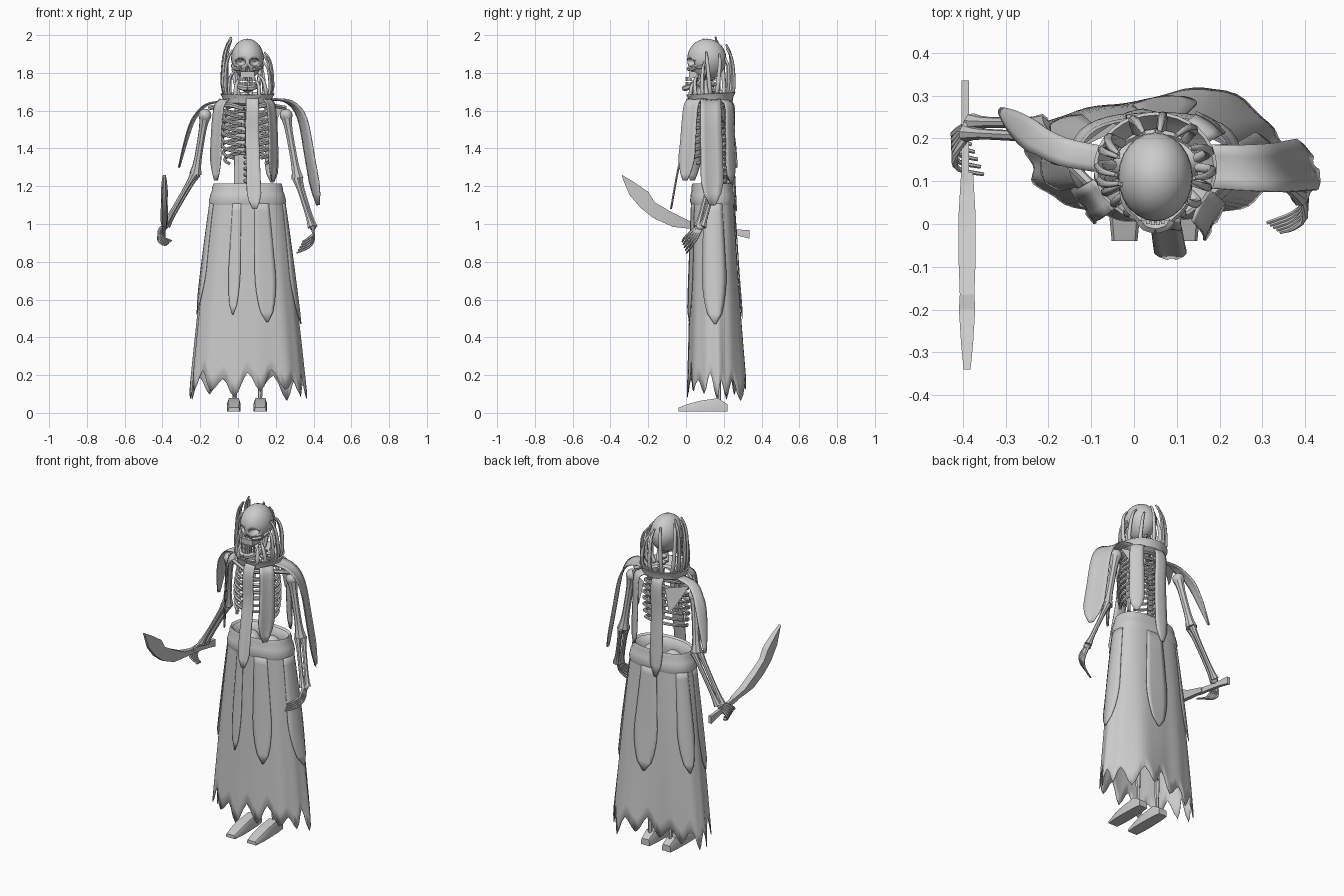
import bpy, bmesh, math, random
from mathutils import Vector, Matrix

random.seed(4)
if "Cube" in bpy.data.objects:
    bpy.data.objects.remove(bpy.data.objects["Cube"])

grey = bpy.data.materials.new("pale_grey")
grey.use_nodes = True
COLOUR = (0.6, 0.6, 0.6, 1)
grey.diffuse_color = COLOUR
grey.node_tree.nodes["Principled BSDF"].inputs["Base Color"].default_value = COLOUR
CX = 0.05  # body axis


def finish(name, bm, angle=40, thick=0):
    bmesh.ops.recalc_face_normals(bm, faces=bm.faces)
    me = bpy.data.meshes.new(name)
    bm.to_mesh(me)
    bm.free()
    ob = bpy.data.objects.new(name, me)
    bpy.context.collection.objects.link(ob)
    me.materials.append(grey)
    if thick:
        ob.modifiers.new("thickness", 'SOLIDIFY').thickness = thick
    bpy.ops.object.select_all(action='DESELECT')
    ob.select_set(True)
    bpy.context.view_layer.objects.active = ob
    bpy.ops.object.shade_smooth_by_angle(angle=math.radians(angle))
    return ob


def curve(pts, n):
    """Smooth path through a few points."""
    p = [Vector(q) for q in pts]
    p = [2 * p[0] - p[1]] + p + [2 * p[-1] - p[-2]]
    out = []
    for i in range(n + 1):
        s = i / n * (len(pts) - 1)
        k = min(int(s), len(pts) - 2)
        t = s - k
        a, b, c, d = p[k:k + 4]
        out.append(0.5 * (2 * b + (c - a) * t + (2 * a - 5 * b + 4 * c - d) * t * t
                          + (3 * b - a - 3 * c + d) * t ** 3))
    return out


def tube(bm, pts, radius, n=8, sides=6):
    """Round tube; radius is a function of 0..1 along the path."""
    path = curve(pts, n)
    rings = []
    for i, c in enumerate(path):
        d = (path[min(i + 1, n)] - path[max(i - 1, 0)]).normalized()
        u = d.cross(Vector((0.31, 0.9, 0.2))).normalized()
        v = d.cross(u)
        r = radius(i / n)
        rings.append([bm.verts.new(c + r * (u * math.cos(a) + v * math.sin(a)))
                      for a in [math.tau * k / sides for k in range(sides)]])
    for a, b in zip(rings, rings[1:]):
        for k in range(sides):
            bm.faces.new((a[k], a[k - 1], b[k - 1], b[k]))
    bm.faces.new(rings[0])
    bm.faces.new(rings[-1])


def ball(bm, loc, size, seg=12):
    m = Matrix.Translation(loc) @ Matrix.Diagonal((*size, 1))
    bmesh.ops.create_uvsphere(bm, u_segments=seg, v_segments=seg * 2 // 3, radius=1, matrix=m)


def box(bm, loc, size):
    bmesh.ops.create_cube(bm, size=1, matrix=Matrix.Translation(loc) @ Matrix.Diagonal((*size, 1)))


def bone(bm, a, b, r):
    """Long bone with swollen ends."""
    tube(bm, (a, b), lambda t: r * (1 + 0.7 * abs(2 * t - 1) ** 4), 8, 8)


def grid(bm, rows):
    rows = [[bm.verts.new(p) for p in row] for row in rows]
    for a, b in zip(rows, rows[1:]):
        for k in range(len(a) - 1):
            bm.faces.new((a[k], a[k + 1], b[k + 1], b[k]))


# Skull with carved sockets
bm = bmesh.new()
ball(bm, (CX, 0.11, 1.873), (0.087, 0.104, 0.108), 24)
for v in bm.verts:  # narrow the face below the brow
    low = max(0, 1.87 - v.co.z) / 0.1
    v.co.x = CX + (v.co.x - CX) * (1 - 0.15 * low)
skull = finish("skull", bm)
bm = bmesh.new()
for s in (-1, 1):
    ball(bm, (CX + s * 0.038, 0.015, 1.857), (0.028, 0.06, 0.021))
ball(bm, (CX, 0.012, 1.81), (0.012, 0.04, 0.022))
cutter = finish("socket_cutter", bm)
cutter.hide_render = True
cutter.hide_set(True)
cut = skull.modifiers.new("sockets", 'BOOLEAN')
cut.operation, cut.object = 'DIFFERENCE', cutter

# Cheeks, jaw and teeth
bm = bmesh.new()
box(bm, (CX, 0.05, 1.79), (0.075, 0.07, 0.035))
for s in (-1, 1):
    tube(bm, ((CX + s * 0.035, 0.01, 1.82), (CX + s * 0.07, 0.05, 1.825), (CX + s * 0.078, 0.11, 1.84)),
         lambda t: 0.01)
    tube(bm, ((CX + s * 0.07, 0.1, 1.82), (CX + s * 0.06, 0.075, 1.745), (CX + s * 0.03, 0.005, 1.722),
              (CX, -0.008, 1.718)), lambda t: 0.015)
    for k in range(4):
        for z in (1.768, 1.742):
            box(bm, (CX + s * (0.006 + 0.011 * k), 0.003 + 0.0025 * k * k, z), (0.009, 0.01, 0.022))
finish("jaw_and_teeth", bm)

# Spine
bm = bmesh.new()
for k in range(22):
    z = 1.1 + k * 0.032
    y = 0.185 + 0.02 * math.sin((z - 1.1) * 6) - max(0, z - 1.6) * 0.2
    ball(bm, (CX, y, z), (0.023, 0.021, 0.014), 8)
    box(bm, (CX, y + 0.022, z - 0.005), (0.008, 0.035, 0.012))
finish("spine", bm)

# Rib cage with breastbone
bm = bmesh.new()
for k in range(8):
    z = 1.635 - k * 0.037
    w = 0.135 * math.sin(1.0 + k * 0.15)
    end = 0.25 if k < 6 else 0.25 + (k - 5) * 0.35
    for s in (-1, 1):
        pts = []
        for i in range(7):
            a = math.pi - (math.pi - end) * i / 6
            pts.append((CX + s * w * math.sin(a), 0.115 - 0.1 * math.cos(a), z - 0.07 * (1 + math.cos(a)) / 2))
        tube(bm, pts, lambda t: 0.009, 14)
tube(bm, ((CX, 0.025, 1.6), (CX, 0.01, 1.48), (CX, 0.015, 1.36)), lambda t: 0.018 - 0.008 * t)
finish("rib_cage", bm)

# Collar bones, shoulder blades, pelvis and leg bones
bm = bmesh.new()
for s in (-1, 1):
    tube(bm, ((CX + s * 0.02, 0.03, 1.61), (CX + s * 0.1, 0.05, 1.63), (CX + s * 0.2, 0.14, 1.615)), lambda t: 0.012)
    grid(bm, [[(CX + s * 0.19, 0.17, 1.62), (CX + s * 0.07, 0.23, 1.6)],
              [(CX + s * 0.13, 0.215, 1.5), (CX + s * 0.1, 0.235, 1.46)]])
    ball(bm, (CX + s * 0.07, 0.15, 1.13), (0.06, 0.05, 0.065))
    for x in (0.055, 0.085):
        tube(bm, ((CX + s * x, 0.17, 0.58), (CX + s * 0.067, 0.175, 0.06)), lambda t: 0.011)
    bone(bm, (CX + s * 0.09, 0.15, 1.08), (CX + s * 0.07, 0.165, 0.58), 0.018)
finish("girdle_and_leg_bones", bm)

# Feet: wedge rising to the ankle
bm = bmesh.new()
foot = ((-0.04, 0.03, 0.028), (0.02, 0.036, 0.05), (0.08, 0.036, 0.065), (0.17, 0.033, 0.078), (0.22, 0.027, 0.045))
for s in (-1, 1):
    x = CX + s * 0.07 - 0.002
    grid(bm, [[(x - w, y, 0.008), (x - w, y, h * 0.75), (x - w * 0.8, y, h), (x + w * 0.8, y, h),
               (x + w, y, h * 0.75), (x + w, y, 0.008), (x - w, y, 0.008)] for y, w, h in foot])
bmesh.ops.remove_doubles(bm, verts=bm.verts, dist=0.0001)
bmesh.ops.holes_fill(bm, edges=bm.edges)
finish("feet", bm)


# Arms and hands
def arm(name, shoulder, elbow, wrist, knuckle, curl, spread):
    bm = bmesh.new()
    S, E, W, K, C = map(Vector, (shoulder, elbow, wrist, knuckle, curl))
    bone(bm, S, E, 0.02)
    ball(bm, S, (0.034, 0.034, 0.035))
    off = Vector((0.008, 0.016, 0))
    for o in (off, -off):
        bone(bm, E + o, W + o * 0.8, 0.0125)
    ball(bm, W, (0.019, 0.024, 0.018), 8)
    side = (K - W).cross(C).normalized()
    for k in range(5):
        f = side * (k - 2) * spread
        reach = 0.7 + 0.1 * k
        tube(bm, (W + f * 0.4, K + f, K + f * 1.2 + (K - W) * 0.55 * reach + C * 0.35,
                  K + f * 1.1 + (K - W) * 0.7 * reach + C * reach), lambda t: 0.0095 - 0.005 * t, 9)
    finish(name, bm)


arm("left_arm", (0.255, 0.15, 1.575), (0.315, 0.145, 1.24), (0.395, 0.075, 0.985), (0.4, 0.035, 0.935), (-0.085, -0.02, -0.03), 0.012)
arm("right_arm", (-0.175, 0.17, 1.575), (-0.225, 0.22, 1.265), (-0.385, 0.225, 0.99), (-0.42, 0.185, 0.945), (0.085, -0.01, -0.02), 0.016)

# Knife: curved blade outline and handle
bm = bmesh.new()
top = ((-0.34, 1.26), (-0.28, 1.225), (-0.2, 1.17), (-0.165, 1.115), (-0.08, 1.065), (0.02, 1.015), (0.12, 0.99))
edge = ((-0.335, 1.24), (-0.3, 1.155), (-0.24, 1.085), (-0.17, 1.03), (-0.07, 0.985), (0.02, 0.975), (0.12, 0.965))
rows = [[(-0.39 - h, a, b), (-0.39 + h, a, b), (-0.39 + h * 0.6, c, d), (-0.39 - h * 0.6, c, d), (-0.39 - h, a, b)]
        for (a, b), (c, d), h in zip(top, edge, (0.008, 0.014, 0.019, 0.017, 0.02, 0.02, 0.014))]
grid(bm, rows)
rows = [[(-0.394 + sx * 0.009, y, z + sz * h) for sx, sz in ((-1, -1), (1, -1), (1, 1), (-1, 1), (-1, -1))]
        for y, z, h in ((0.08, 0.983, 0.016), (0.2, 0.965, 0.014), (0.27, 0.955, 0.016), (0.335, 0.945, 0.022))]
grid(bm, rows)
bmesh.ops.remove_doubles(bm, verts=bm.verts, dist=0.0001)
bmesh.ops.holes_fill(bm, edges=bm.edges)
finish("knife", bm, 20)


# Skirt surface: rounded front, squarer back with a swell at the back left
def skirt_point(a, z, off=0):
    t = max(0, (1.2 - z) / 1.1)
    ripple = 1 + t * (0.02 * math.sin(7 * a + 1) + 0.015 * math.sin(13 * a))
    rx = 0.182 + 0.125 * t ** 0.85
    ry = 0.108 + 0.047 * t
    c, s = math.cos(a), math.sin(a)
    sq = (c ** 4 + s ** 4) ** (-0.12 if s > 0 else -0.04)
    swell = 0.055 * math.exp(-((math.degrees(a) - 68) / 24) ** 2) - 0.04
    y = 0.14 + 0.022 * t + (ry * ripple + off) * s * sq + swell * t * t * max(0, s)
    return (CX + (rx * ripple + off) * c * sq, y, z)


bm = bmesh.new()
TEETH = 28
tips = [random.uniform(0.17, 0.24) if k % 2 else random.uniform(0.06, 0.13) for k in range(TEETH)]
hem = []
for k in range(TEETH):
    nxt = tips[(k + 1) % TEETH]
    hem += [tips[k], tips[k] * 0.75 + nxt * 0.25, tips[k] * 0.3 + nxt * 0.7]
N = len(hem)
grid(bm, [[skirt_point(math.tau * k / N, 1.2 + (hem[k % N] - 1.2) * r / 14) for k in range(N + 1)] for r in range(15)])
bmesh.ops.remove_doubles(bm, verts=bm.verts, dist=0.0001)
finish("skirt", bm, 40, 0.004)

# Rolled waistband
bm = bmesh.new()
band = ((1.205, -0.015), (1.215, -0.003), (1.195, 0.003), (1.17, 0.002), (1.16, 0.006), (1.12, 0.009), (1.1, 0.002))
grid(bm, [[skirt_point(math.tau * k / 48, z, o) for k in range(49)] for z, o in band])
bmesh.ops.remove_doubles(bm, verts=bm.verts, dist=0.0001)
finish("waistband", bm, 60)

# Torn panels over the skirt: angle in degrees, half width, lowest point
bm = bmesh.new()
for deg, half, low in ((-106, 8, 0.52), (-68, 14, 0.48), (0, 30, 0.47), (85, 18, 0.5), (145, 16, 0.53), (192, 20, 0.52)):
    rows = []
    for r in range(13):
        t = r / 12
        w = math.radians(half) * (0.8 + 0.25 * t) * (1 if t < 0.6 else math.sqrt(max(0.004, 1 - ((t - 0.6) / 0.4) ** 1.3)))
        rows.append([skirt_point(math.radians(deg) + w * u, 1.12 + (low - 1.12) * t, 0.005 + 0.007 * t)
                     for u in (-1, -0.6, -0.2, 0.2, 0.6, 1)])
    grid(bm, rows)
finish("skirt_panels", bm, 40, 0.003)

# Flared collar
bm = bmesh.new()
collar = ((0.1, 1.63), (0.128, 1.645), (0.132, 1.668), (0.144, 1.69), (0.136, 1.692), (0.12, 1.665), (0.1, 1.645))
grid(bm, [[(CX + r * math.cos(a), 0.132 + r * 0.9 * math.sin(a), z + 0.006 * math.sin(a))
           for a in [math.tau * k / 32 for k in range(33)]] for r, z in collar])
bmesh.ops.remove_doubles(bm, verts=bm.verts, dist=0.0001)
finish("collar", bm, 50)


# Cloth strips hanging from the collar
def strip(name, pts, across, tail=0.75):
    bm = bmesh.new()
    across = Vector(across)
    path = curve(pts, 16)
    rows = []
    for i, c in enumerate(path):
        t = i / 16
        w = 0.85 + 0.15 * t if t < tail else 1 - 0.75 * ((t - tail) / (1 - tail)) ** 2
        bow = across.cross(path[min(i + 1, 16)] - path[max(i - 1, 0)]).normalized() * across.length * 0.12
        rows.append([c + across * w * u - bow * u * u for u in (-1, -0.5, 0, 0.5, 1)])
    grid(bm, rows)
    finish(name, bm, 50, 0.006)


strip("front_strip", ((0.076, 0.01, 1.665), (0.076, -0.012, 1.6), (0.076, -0.012, 1.45), (0.082, -0.05, 1.25), (0.088, -0.08, 1.08)), (0.038, 0, 0), 0.85)
strip("front_left_strip", ((0.155, 0.045, 1.66), (0.175, 0.025, 1.61), (0.185, 0.01, 1.42), (0.183, -0.005, 1.23)), (0.024, 0.042, 0))
strip("front_right_strip", ((-0.07, 0.07, 1.66), (-0.1, 0.05, 1.61), (-0.115, 0.045, 1.42), (-0.115, 0.035, 1.23)), (0.028, -0.04, 0))
strip("left_shoulder_strip", ((0.16, 0.135, 1.66), (0.265, 0.13, 1.645), (0.335, 0.13, 1.56), (0.378, 0.135, 1.34), (0.42, 0.14, 1.1)), (-0.026, 0.06, 0), 0.85)
strip("right_shoulder_strip", ((-0.07, 0.15, 1.655), (-0.17, 0.17, 1.637), (-0.24, 0.205, 1.56), (-0.283, 0.235, 1.44), (-0.318, 0.265, 1.3)), (0.01, 0.036, 0), 0.5)
strip("back_long_strip", ((0.02, 0.24, 1.66), (0.02, 0.26, 1.6), (0.02, 0.255, 1.4), (0.02, 0.27, 1.07)), (0.042, 0, 0), 0.88)
strip("back_left_strip", ((0.14, 0.21, 1.66), (0.175, 0.235, 1.62), (0.18, 0.24, 1.45), (0.185, 0.245, 1.22)), (0.035, -0.025, 0), 0.88)

# Curved spines rising around the head: angle in degrees, height
bm = bmesh.new()
for deg, h in ((-62, 0.1), (-40, 0.13), (-22, 0.2), (0, 0.25), (14, 0.24), (45, 0.22), (82, 0.27), (115, 0.29), (142, 0.31),
               (160, 0.33), (176, 0.31), (192, 0.32), (208, 0.26), (224, 0.15), (240, 0.11)):
    a = math.radians(deg)
    c, s = math.cos(a), math.sin(a)
    bend = 0.03 * random.uniform(-1, 1)
    pts = [(CX + r * c - bend * s * t, 0.132 + r * 0.92 * s + bend * c * t, 1.66 + h * t)
           for t, r in ((0, 0.1), (0.2, 0.13), (0.6, 0.128), (0.85, 0.115), (1, 0.09))]
    tube(bm, pts, lambda t: 0.012 - 0.007 * t * t, 10)
finish("collar_spines", bm, 60)
